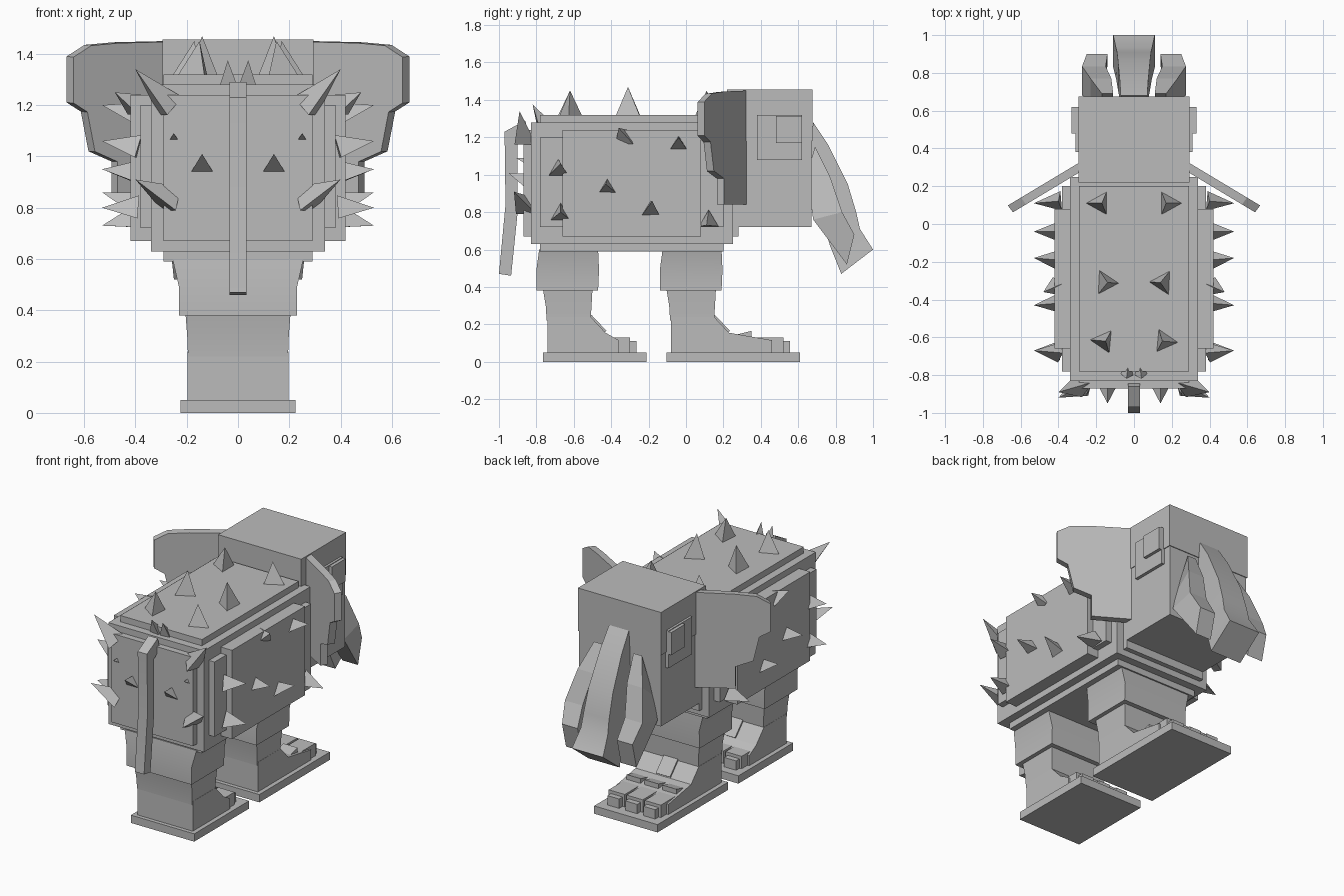
import bpy, bmesh, math
from mathutils import Vector

if "Cube" in bpy.data.objects:
    bpy.data.objects.remove(bpy.data.objects["Cube"])

grey = bpy.data.materials.new("stone_grey")
grey.use_nodes = True
grey.diffuse_color = (0.5, 0.5, 0.5, 1)
grey.node_tree.nodes["Principled BSDF"].inputs["Base Color"].default_value = (0.5, 0.5, 0.5, 1)


def finish(name, bm, smooth=False):
    bmesh.ops.recalc_face_normals(bm, faces=bm.faces)
    mesh = bpy.data.meshes.new(name)
    bm.to_mesh(mesh)
    bm.free()
    mesh.materials.append(grey)
    ob = bpy.data.objects.new(name, mesh)
    bpy.context.collection.objects.link(ob)
    if smooth:
        bpy.ops.object.select_all(action='DESELECT')
        ob.select_set(True)
        bpy.context.view_layer.objects.active = ob
        bpy.ops.object.shade_smooth_by_angle(angle=math.radians(28))
    return ob


def loft(name, rings, smooth=False):
    """Skin a closed solid through rings of equal point count."""
    bm = bmesh.new()
    loops = [[bm.verts.new(p) for p in ring] for ring in rings]
    n = len(loops[0])
    for a, b in zip(loops, loops[1:]):
        for i in range(n):
            j = (i + 1) % n
            bm.faces.new((a[i], a[j], b[j], b[i]))
    bm.faces.new(loops[0])
    bm.faces.new(loops[-1])
    return finish(name, bm, smooth)


def box(name, x0, x1, y0, y1, z0, z1):
    return loft(name, [[(x0, y0, z), (x1, y0, z), (x1, y1, z), (x0, y1, z)] for z in (z0, z1)])


def prism(name, profile, x0, x1):
    return loft(name, [[(x, y, z) for y, z in profile] for x in (x0, x1)])


def strip(name, sections, smooth=True):
    """Sections are (outer y, z), (inner y, z), x from, x to."""
    return loft(name, [[(a, *o), (b, *o), (b, *i), (a, *i)] for o, i, a, b in sections], smooth)


def spike(name, base, tip, size, turn=0.0):
    base, tip = Vector(base), Vector(tip)
    rot = (tip - base).to_track_quat('Z', 'Y')
    bm = bmesh.new()
    ring = []
    for k in range(3):
        a = turn + k * math.tau / 3
        ring.append(bm.verts.new(base + rot @ Vector((size * math.cos(a), size * math.sin(a), -0.02))))
    top = bm.verts.new(tip)
    bm.faces.new(ring)
    for k in range(3):
        bm.faces.new((ring[k], ring[(k + 1) % 3], top))
    return finish(name, bm)


# Torso of stacked armour slabs
box("torso_core", -.34, .34, -.83, .25, .63, 1.28)
box("torso_end_plates", -.29, .29, -.87, .28, .67, 1.24)
box("torso_back_plate", -.29, .29, -.78, .20, .59, 1.32)
box("torso_side_slab", -.38, .38, -.78, .20, .72, 1.20)
box("torso_side_plate", -.42, .42, -.66, .08, .67, 1.24)

# Head in two blocks
box("head_lower", -.29, .29, .22, .67, .72, 1.18)
box("head_upper", -.295, .295, .22, .675, 1.18, 1.455)

# Trunk
strip("trunk", [
    ((.68, 1.28), (.66, 1.12), -.07, .07),
    ((.76, 1.16), (.66, 1.00), -.075, .075),
    ((.865, .95), (.71, .86), -.085, .085),
    ((.91, .80), (.74, .72), -.09, .09),
    ((.93, .71), (.77, .62), -.095, .095),
    ((1.0, .60), (.83, .47), -.11, .11)])

# Tail
strip("tail", [
    ((-.86, 1.29), (-.84, 1.22), -.033, .033),
    ((-.97, 1.23), (-.90, 1.17), -.033, .033),
    ((-.965, .84), (-.90, .80), -.033, .033),
    ((-1.0, .47), (-.935, .46), -.033, .033)])

# Legs, front and rear share one column shape
for label, dy, reach in (("rear", 0, 0), ("front", .66, .16)):
    def column(part, rows):
        loft(label + part, [[(-h, a + dy, z), (h, a + dy, z), (h, b + dy, z), (-h, b + dy, z)]
                            for z, h, a, b in rows], True)
    column("_thigh", [(.38, .23, -.80, -.47), (.49, .23, -.80, -.465), (.60, .255, -.785, -.47)])
    column("_shin", [(.22, .195, -.745, -.51), (.30, .198, -.75, -.505), (.39, .205, -.765, -.50)])
    toe = -.30 + reach + dy
    prism(label + "_ankle", [(-.74 + dy, .04), (-.74 + dy, .24), (-.51 + dy, .24),
                             (-.43 + dy, .155), (toe - .06, .115), (toe - .06, .04)], -.197, .197)
    box(label + "_sole", -.225, .225, -.765 + dy, toe + .09, 0, .05)
    # Toes and the instep plate
    for k, x in enumerate((-.128, 0, .128)):
        box(f"{label}_toe_{k}", x - .057, x + .057, toe - .18, toe, .05, .13)
        box(f"{label}_toenail_{k}", x - .042, x + .042, toe, toe + .035, .05, .11)
        if reach:
            prism(f"{label}_knuckle_{k}", [(.24, .12), (.25, .14), (.35, .165), (.35, .12)],
                  x - .05, x + .05)
    prism(label + "_instep", [(-.52 + dy, .24), (-.505 + dy, .25), (-.425 + dy, .165),
                              (-.44 + dy, .155)], -.05, .05)

# Mirrored parts
ear_outline = [(.27, 1.45), (.48, 1.445), (.59, 1.435), (.66, 1.39), (.66, 1.21), (.605, 1.175),
               (.575, 1.02), (.485, .98), (.485, .84), (.27, .84)]
side_spikes = [(-.33, 1.20, .48, -.36, 1.25), (-.04, 1.16, .53, -.04, 1.20),
               (-.68, 1.03, .53, -.67, 1.06), (-.42, .93, .53, -.43, .95),
               (-.19, .81, .53, -.18, .86), (-.67, .79, .53, -.67, .80), (.12, .75, .53, .11, .73)]
back_spikes = [(.18, .11, 1.45), (.15, -.31, 1.47), (.16, -.62, 1.45)]
rump_spikes = [(.14, .96, .14, -.95, 1.01, .06), (.25, 1.07, .25, -.91, 1.09, .03),
               (.27, .83, .40, -.92, .91, .07), (.28, 1.20, .40, -.89, 1.34, .07)]

for side, s in (("left", 1), ("right", -1)):
    # Ear: flat outline swept back away from the head
    def ear_ring(scale, off):
        return [(s * (.27 + (x - .27) * scale + off * .4), .315 - (x - .27) * scale * .6 + off * .85,
                 .84 + (z - .84) * (1 if off > 0 else .995)) for x, z in ear_outline]
    loft(side + "_ear", [ear_ring(1, .02), ear_ring(.98, -.028)])

    # Eye of two raised squares
    def eye(part, depth, y0, y1, z0, z1):
        a, b = sorted((s * .28, s * depth))
        box(side + part, a, b, y0, y1, z0, z1)
    eye("_eye_socket", .31, .38, .62, 1.08, 1.32)
    eye("_eye", .33, .48, .62, 1.17, 1.315)

    # Tusk
    strip(side + "_tusk", [
        ((.69, 1.15), (.66, 1.05), s * .11, s * .17),
        ((.77, .99), (.66, .90), s * .12, s * .23),
        ((.835, .80), (.68, .76), s * .15, s * .275),
        ((.90, .68), (.86, .52), s * .14, s * .25)], False)

    # Spikes on flank, back and rump
    for k, (y, z, tx, ty, tz) in enumerate(side_spikes):
        spike(f"{side}_flank_spike_{k}", (s * .41, y, z), (s * tx, ty, tz), .06, math.pi / 2)
    for k, (x, y, z) in enumerate(back_spikes):
        spike(f"{side}_back_spike_{k}", (s * x, y, 1.32), (s * (x - .01), y, z), .08, math.pi / 2 + k)
    for k, (x, z, tx, ty, tz, size) in enumerate(rump_spikes):
        spike(f"{side}_rump_spike_{k}", (s * x, -.855, z), (s * tx, ty, tz), size, math.pi / 2)
    spike(side + "_tail_root_spike", (s * .035, -.78, 1.29), (s * .04, -.82, 1.375), .045, math.pi / 2)
